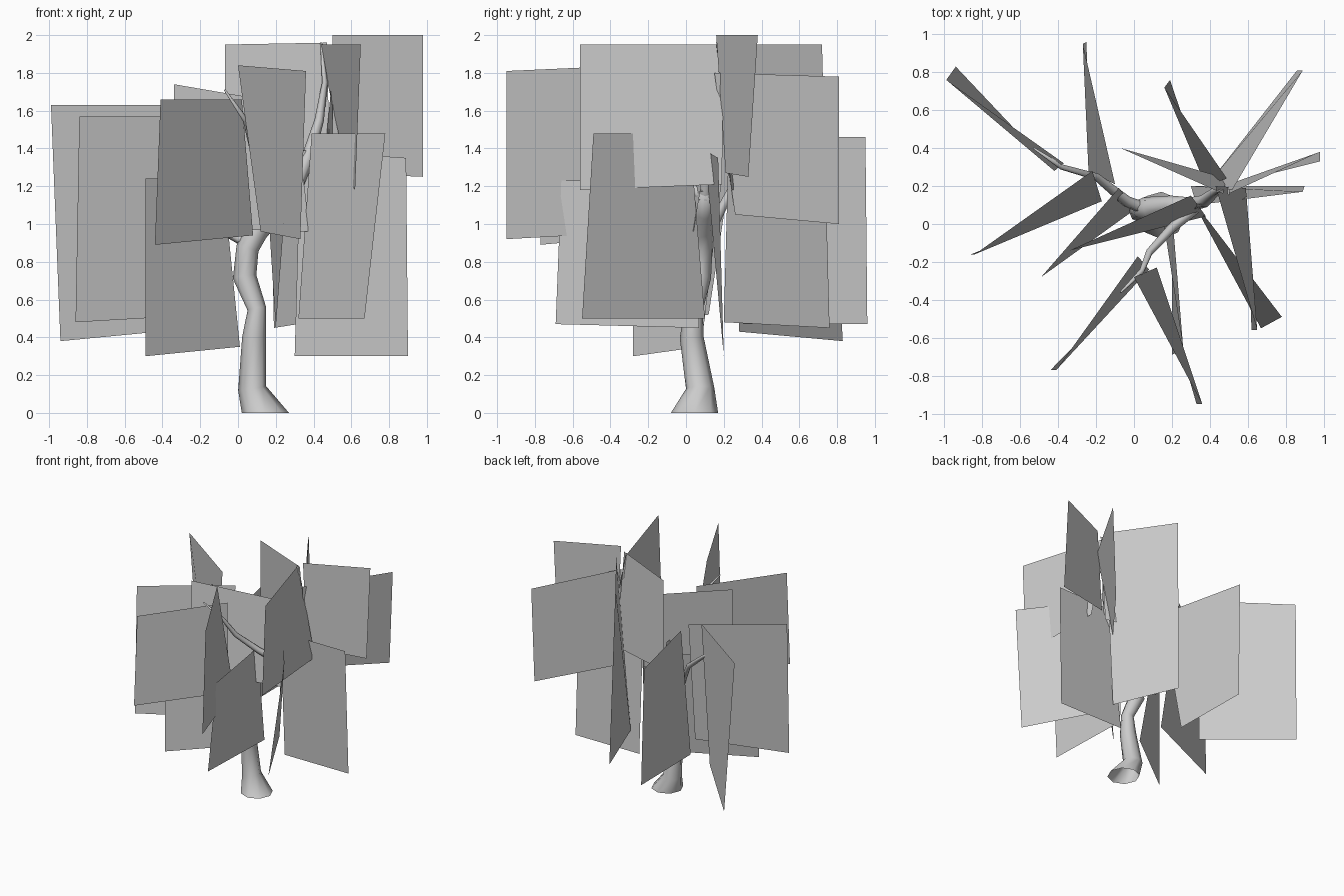
import bpy
import bmesh
import math
from mathutils import Vector

# Remove the default cube only
default_cube = bpy.data.objects.get("Cube")
if default_cube:
    bpy.data.objects.remove(default_cube, do_unlink=True)

# One plain grey for the whole tree
grey = bpy.data.materials.new("plain_grey")
grey.use_nodes = True
colour = (.6, .6, .6, 1)
grey.diffuse_color = colour
for node in grey.node_tree.nodes:
    if node.type == "BSDF_PRINCIPLED":
        node.inputs["Base Color"].default_value = colour


def finish(name, bm, smooth=False):
    """Turn a bmesh into a named, coloured object."""
    mesh = bpy.data.meshes.new(name)
    bm.to_mesh(mesh)
    bm.free()
    mesh.materials.append(grey)
    for face in mesh.polygons:
        face.use_smooth = smooth
    obj = bpy.data.objects.new(name, mesh)
    bpy.context.scene.collection.objects.link(obj)
    return obj


def limb(name, path, sides=8):
    """Sweep a tapering tube along points of (x, y, z, radius)."""
    bm = bmesh.new()
    points = [Vector(p[:3]) for p in path]
    rings = []
    for i, p in enumerate(points):
        before = points[max(i - 1, 0)]
        after = points[min(i + 1, len(points) - 1)]
        tangent = (after - before).normalized()
        if p.z == 0:
            tangent = Vector((0, 0, 1))  # flat foot on the ground
        side = Vector((0, 1, 0)).cross(tangent).normalized()
        other = tangent.cross(side)
        ring = []
        for k in range(sides):
            a = math.tau * k / sides
            offset = side * math.cos(a) + other * math.sin(a)
            ring.append(bm.verts.new(p + offset * path[i][3]))
        rings.append(ring)
    for low, high in zip(rings, rings[1:]):
        for k in range(sides):
            n = (k + 1) % sides
            bm.faces.new((low[k], low[n], high[n], high[k]))
    bm.faces.new(rings[-1])
    return finish(name, bm, smooth=True)


def leaf_card(name, tip, root_top, root_low, top, low,
              lean=(0, 0), rise=0, drop=0):
    """Flat foliage sheet: its tip edge is upright, its root edge is twisted.
    lean moves the lower tip corner; rise and drop shift the root heights."""
    bm = bmesh.new()
    corners = (
        (tip[0], tip[1], top),
        (tip[0] + lean[0], tip[1] + lean[1], low),
        (root_low[0], root_low[1], low + drop),
        (root_top[0], root_top[1], top + rise),
    )
    bm.faces.new([bm.verts.new(c) for c in corners])
    return finish(name, bm)


# Trunk with a flared foot
limb("trunk", [
    (.145, .045, 0, .125), (.075, .075, .13, .075), (.085, .03, .4, .063),
    (.1, .04, .55, .05), (.035, .07, .72, .063), (.05, .08, .87, .06),
    (.1, .08, .97, .065), (.2, .1, 1.06, .05), (.3, .1, 1.17, .04),
])

# Three main branches
limb("upper_branch", [
    (.28, .1, 1.14, .04), (.37, .12, 1.35, .035), (.43, .17, 1.55, .025),
    (.46, .18, 1.75, .015), (.44, .17, 1.96, .005),
], sides=6)
limb("front_branch", [
    (.32, .08, 1.15, .03), (.2, -.02, 1.25, .025), (.08, -.15, 1.4, .02),
    (.04, -.25, 1.55, .015), (-.07, -.36, 1.71, .005),
], sides=6)
limb("right_branch", [
    (.06, .08, .9, .035), (-.04, .12, .95, .03), (-.2, .25, 1.2, .02),
    (-.38, .3, 1.35, .015), (-.53, .4, 1.45, .005),
], sides=6)

# Foliage around the right branch
leaf_card("foliage_back_right_outer", tip=(-.99, .76), root_top=(-.37, .32),
          root_low=(-.42, .28), top=1.63, low=.38, lean=(.05, .07), drop=.05)
leaf_card("foliage_back_right_inner", tip=(-.27, .95), root_top=(-.1, .21),
          root_low=(-.24, .28), top=1.46, low=.47, lean=(.02, .01))
leaf_card("foliage_right_outer", tip=(-.84, -.16), root_top=(-.22, .28),
          root_low=(-.17, .12), top=1.57, low=.48, lean=(-.02, 0), drop=.04)
leaf_card("foliage_right_inner", tip=(-.49, -.28), root_top=(-.08, .19),
          root_low=(.01, .08), top=1.24, low=.3, drop=.05)

# Foliage around the front branch
leaf_card("foliage_front_right", tip=(-.41, -.77), root_top=(.02, -.17),
          root_low=(.08, -.24), top=1.66, low=.89, lean=(-.03, 0), drop=.05)
leaf_card("foliage_front_centre", tip=(.36, -.95), root_top=(0, -.28),
          root_low=(.12, -.23), top=1.81, low=.92, lean=(-.03, 0),
          rise=.03, drop=.04)
leaf_card("foliage_front_low", tip=(.26, -.66), root_top=(.15, .05),
          root_low=(.2, .07), top=1.23, low=.47, lean=(-.06, -.03), drop=-.02)
leaf_card("foliage_front_left", tip=(.78, -.49), root_top=(.39, .02),
          root_low=(.32, .1), top=1.48, low=.5, lean=(-.11, -.06))
leaf_card("foliage_right_high", tip=(-.34, -.14), root_top=(.3, .15),
          root_low=(.38, .04), top=1.74, low=.98, rise=-.11, drop=-.02)

# Foliage around the upper branch
leaf_card("foliage_left_low", tip=(.89, .17), root_top=(.33, .1),
          root_low=(.3, .2), top=1.35, low=.3, lean=(.01, .03), rise=.04)
leaf_card("foliage_left_top", tip=(.98, .38), root_top=(.5, .16),
          root_low=(.5, .21), top=2, low=1.25, lean=(0, -.05), drop=.02)
leaf_card("foliage_front_left_top", tip=(.65, -.56), root_top=(.43, .2),
          root_low=(.59, .19), top=1.95, low=1.18, lean=(-.03, 0), drop=.03)
leaf_card("foliage_back_left", tip=(.89, .81), root_top=(.5, .15),
          root_low=(.43, .26), top=1.78, low=1, lean=(-.03, 0),
          rise=.02, drop=.05)
leaf_card("foliage_back_tall", tip=(.16, .72), root_top=(.49, .24),
          root_low=(.38, .2), top=1.95, low=.45, lean=(.03, .04), drop=.03)
leaf_card("foliage_back_top", tip=(-.07, .4), root_top=(.47, .16),
          root_low=(.49, .24), top=1.95, low=1.18, rise=.01)
